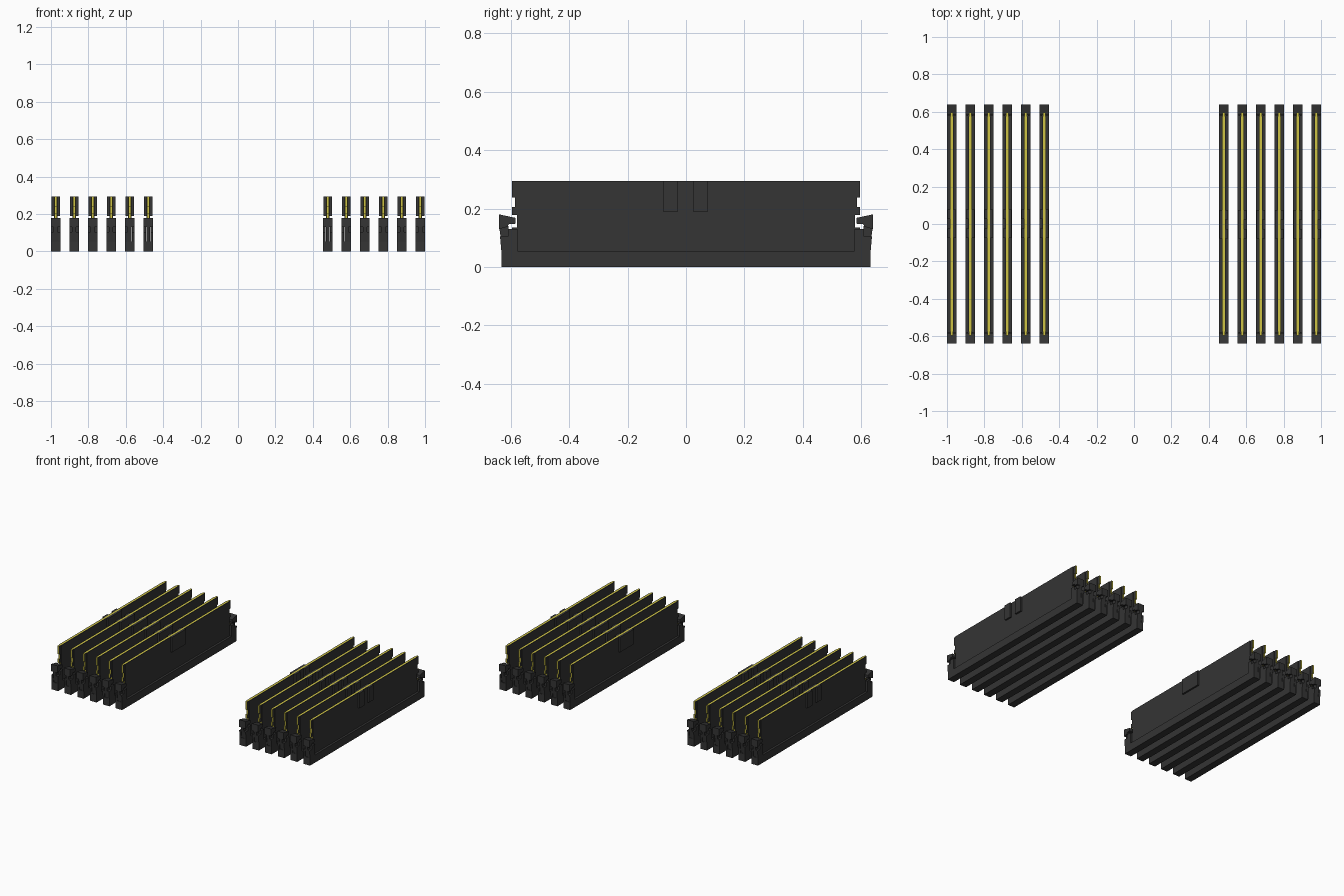
import bpy, bmesh, math

cube = bpy.data.objects.get("Cube")
if cube:
    bpy.data.objects.remove(cube, do_unlink=True)


def material(name, rgb):
    m = bpy.data.materials.new(name)
    m.use_nodes = True
    m.diffuse_color = (*rgb, 1)
    bsdf = next(n for n in m.node_tree.nodes if n.type == 'BSDF_PRINCIPLED')
    bsdf.inputs["Base Color"].default_value = (*rgb, 1)
    return m


DARK = material("charcoal", (0.035, 0.035, 0.035))
YELLOW = material("yellow_edge", (0.62, 0.55, 0.06))


def prism(bm, profile, x0, x1):
    """Extrude a (y, z) outline along x."""
    f = bm.faces.new([bm.verts.new((x0, y, z)) for y, z in profile])
    ext = bmesh.ops.extrude_face_region(bm, geom=[f])
    verts = [g for g in ext["geom"] if isinstance(g, bmesh.types.BMVert)]
    bmesh.ops.translate(bm, verts=verts, vec=(x1 - x0, 0, 0))


def rect(y0, y1, z0, z1):
    return [(y0, z0), (y1, z0), (y1, z1), (y0, z1)]


def flip(profile):
    return [(-y, z) for y, z in profile]


def mesh(name, prisms, mirror=False, edge=None):
    """Join prisms into one mesh; mirror repeats them at the other y end."""
    bm = bmesh.new()
    for profile, x0, x1 in prisms:
        prism(bm, profile, x0, x1)
        if mirror:
            prism(bm, flip(profile), x0, x1)
    bmesh.ops.recalc_face_normals(bm, faces=bm.faces)
    me = bpy.data.meshes.new(name)
    me.materials.append(DARK)
    if edge:
        me.materials.append(edge)
        for f in bm.faces:
            f.material_index = 0 if abs(f.normal.x) > 0.5 else 1
    bm.to_mesh(me)
    bm.free()
    return me


TOP = 0.295
W = 0.025    # socket half width
B = 0.006    # board half thickness
P = 0.010    # heat spreader half thickness
C = 0.022    # clip half thickness

# Circuit board outline with two notches at each end
end = [(0.595, 0.04), (0.595, 0.135), (0.578, 0.135), (0.578, 0.178),
       (0.595, 0.178), (0.595, 0.205), (0.585, 0.205), (0.585, 0.238),
       (0.595, 0.238), (0.595, TOP)]
board = end + flip(end)[::-1]

# Latch outline: lever leaning outward with a hook that points at the board
lever = [(0.606, 0.05), (0.628, 0.05), (0.64, 0.14), (0.608, 0.14)]
hook = [(0.61, 0.138), (0.64, 0.13), (0.64, 0.18), (0.584, 0.168),
        (0.584, 0.148), (0.608, 0.146)]
cheek = [(0.577, 0.05), (0.632, 0.05), (0.637, 0.105), (0.61, 0.105),
         (0.61, 0.13), (0.577, 0.13)]

parts = {
    "socket_base": mesh("socket_base", [(rect(-0.632, 0.632, 0, 0.054), -W, W)]),
    "socket_towers": mesh("socket_towers",
                          [(cheek, -W, -0.011), (cheek, 0.011, W)], True),
    "latches": mesh("latches", [(lever, -0.0105, 0.0105), (hook, -W, W)], True),
    "circuit_board": mesh("circuit_board", [(board, -B, B)], edge=YELLOW),
    "heat_spreaders": mesh("heat_spreaders",
                           [(rect(-0.575, 0.575, 0.05, TOP), -P, -B),
                            (rect(-0.575, 0.575, 0.05, TOP), B, P)]),
    "spreader_clips": mesh("spreader_clips",
                           [(rect(-0.078, -0.027, 0.19, TOP), P, C),
                            (rect(0.024, 0.075, 0.19, TOP), P, C),
                            (rect(-0.078, 0.075, 0.19, TOP), -C, -P)]),
}

# Two banks of six modules; the second bank is turned half way round
for side, bank in ((1, "left"), (-1, "right")):
    for i in range(6):
        for name, me in parts.items():
            ob = bpy.data.objects.new(f"{bank}_{name}_{i + 1}", me)
            ob.location.x = side * (0.48 + i * 0.099)
            ob.rotation_euler.z = 0 if side > 0 else math.pi
            bpy.context.collection.objects.link(ob)
